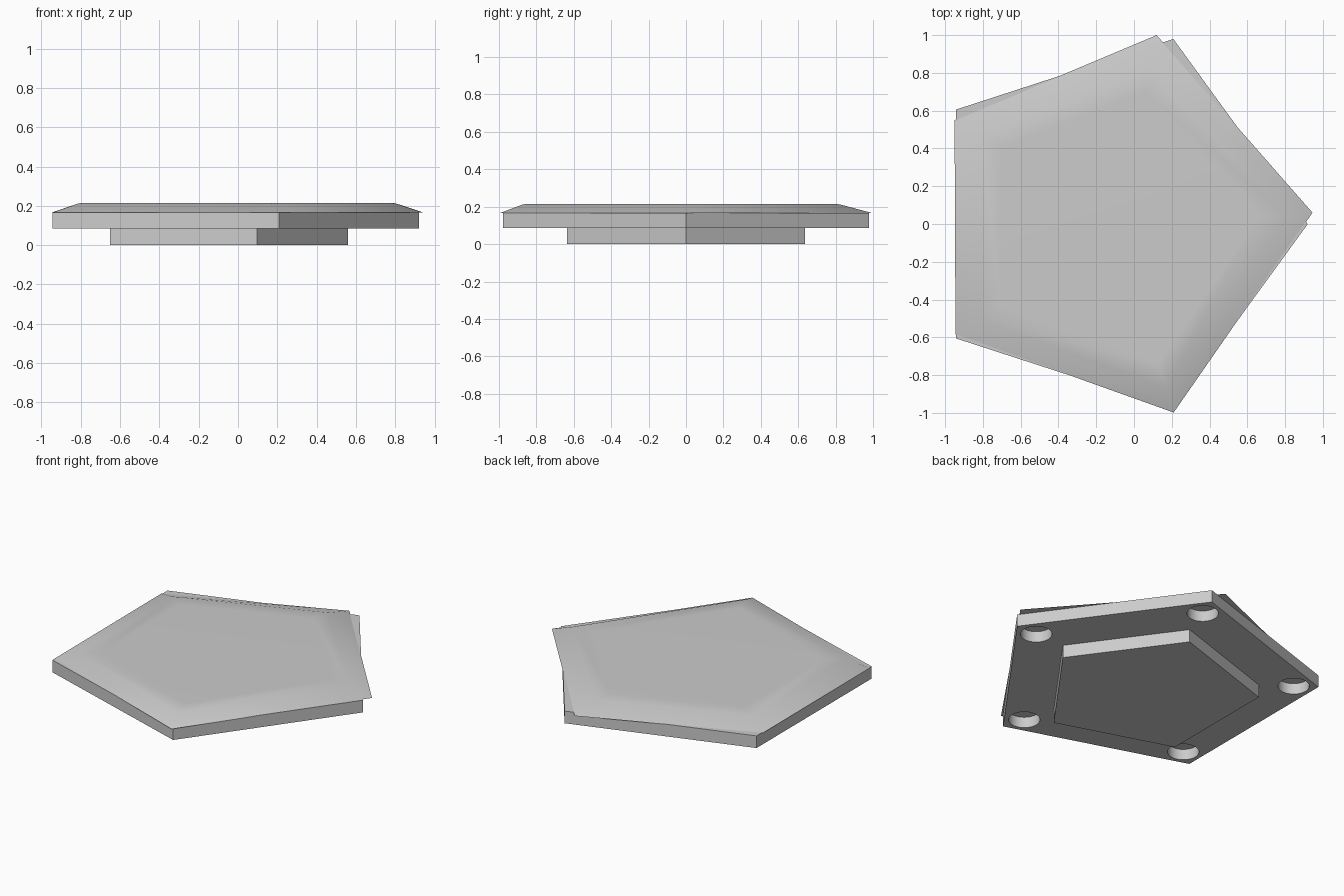
import bpy, bmesh
from math import sin, cos, tau

if "Cube" in bpy.data.objects:
    bpy.data.objects.remove(bpy.data.objects["Cube"], do_unlink=True)

CX = -0.11  # centre of the pentagons along x

grey = bpy.data.materials.new("plain grey")
grey.use_nodes = True
grey.diffuse_color = (0.6, 0.6, 0.6, 1)
grey.node_tree.nodes["Principled BSDF"].inputs["Base Color"].default_value = (0.6, 0.6, 0.6, 1)


def ring_points(radius, count, cx=CX, cy=0.0):
    return [(cx + radius * cos(tau * i / count), cy + radius * sin(tau * i / count))
            for i in range(count)]


def add_loft(bm, levels):
    """Skin a stack of (outline, z) levels and close both ends."""
    rings = [[bm.verts.new((x, y, z)) for x, y in pts] for pts, z in levels]
    n = len(rings[0])
    bm.faces.new(rings[0][::-1])
    bm.faces.new(rings[-1])
    for a, b in zip(rings, rings[1:]):
        for i in range(n):
            j = (i + 1) % n
            bm.faces.new((a[i], a[j], b[j], b[i]))


def make_object(name, *lofts):
    bm = bmesh.new()
    for levels in lofts:
        add_loft(bm, levels)
    mesh = bpy.data.meshes.new(name)
    bm.to_mesh(mesh)
    bm.free()
    mesh.materials.append(grey)
    obj = bpy.data.objects.new(name, mesh)
    bpy.context.collection.objects.link(obj)
    return obj


def activate(obj):
    bpy.ops.object.select_all(action="DESELECT")
    obj.select_set(True)
    bpy.context.view_layer.objects.active = obj


# Foot and body: two regular pentagonal slabs
foot = make_object("foot", [(ring_points(0.67, 5), 0), (ring_points(0.67, 5), 0.085)])
body_outline = ring_points(1.03, 5)
body = make_object("body", [(body_outline, 0.085), (body_outline, 0.166)])

# Round blind sockets under each corner
sockets = []
for x, y in ring_points(0.88, 5):
    circle = ring_points(0.095, 40, x, y)
    sockets.append([(circle, 0.05), (circle, 0.157)])
cutter = make_object("socket_cutter", *sockets)
cutter.hide_render = True
cut = body.modifiers.new("sockets", "BOOLEAN")
cut.operation = "DIFFERENCE"
cut.solver = "EXACT"
cut.object = cutter
activate(body)
bpy.ops.object.modifier_apply(modifier=cut.name)
bpy.data.objects.remove(cutter, do_unlink=True)
bpy.ops.object.shade_smooth_by_angle()

# Cap: slightly skewed pentagon with a soft sloping rim
rim = [(0.945, 0.06), (0.12, 1.0), (-0.95, 0.55), (-0.945, -0.585), (0.21, -0.998)]
plateau = [(0.80, 0.05), (0.09, 0.82), (-0.81, 0.47), (-0.81, -0.51), (0.17, -0.87)]
inner = [(CX + (x - CX) * 0.85, y * 0.85) for x, y in plateau]
cap = make_object("cap", [(rim, 0.165), (plateau, 0.213), (inner, 0.215)])
activate(cap)
bpy.ops.object.shade_smooth_by_angle()
